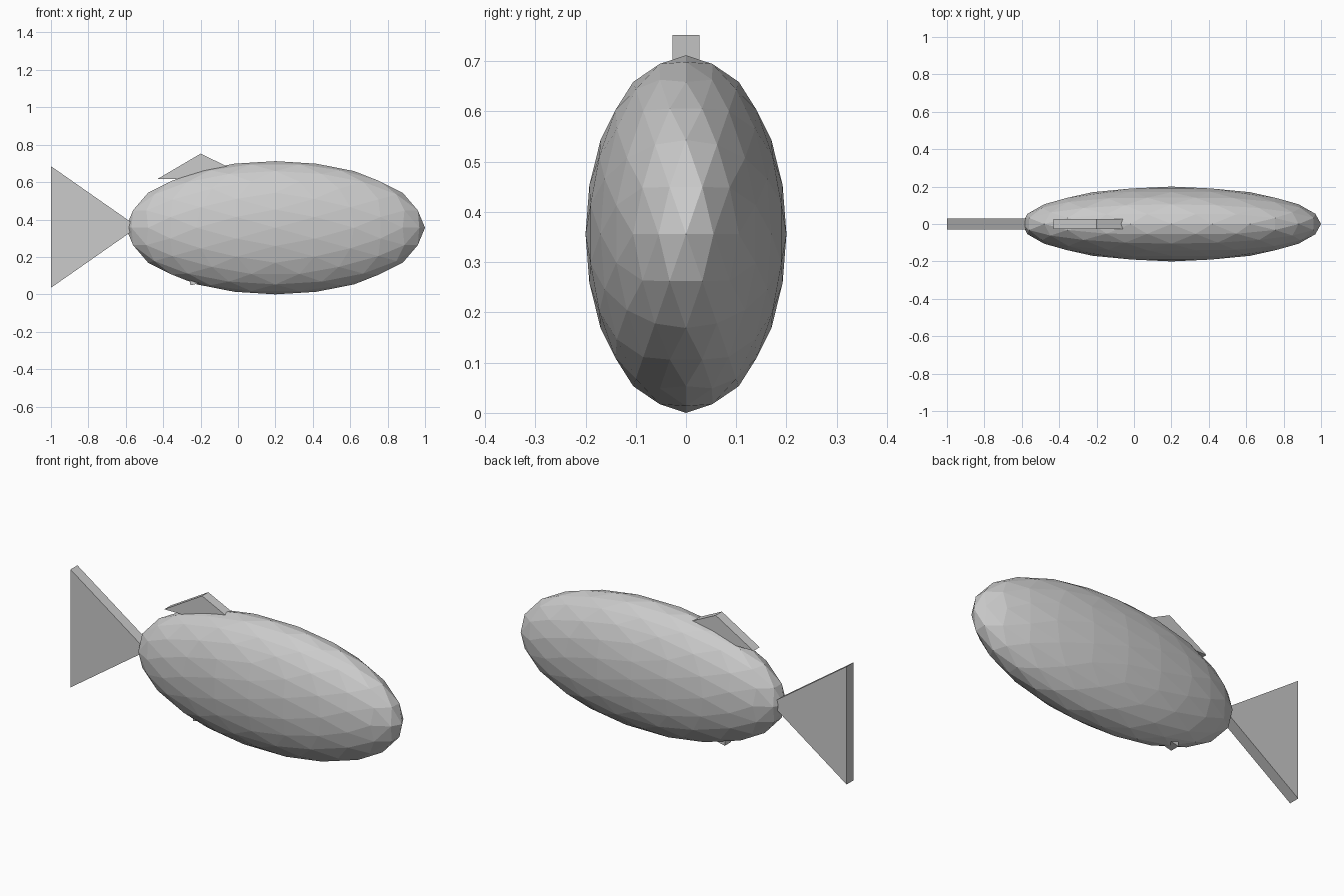
import bpy, bmesh, math
from mathutils import Matrix

cube = bpy.data.objects.get("Cube")
if cube:
    bpy.data.objects.remove(cube, do_unlink=True)

# One plain grey for the whole fish
GREY = (0.6, 0.6, 0.6, 1.0)
grey = bpy.data.materials.new("plain_grey")
grey.use_nodes = True
grey.diffuse_color = GREY
grey.node_tree.nodes["Principled BSDF"].inputs["Base Color"].default_value = GREY


def finish(name, bm):
    """Turn a bmesh into a flat-shaded grey object."""
    bmesh.ops.recalc_face_normals(bm, faces=bm.faces)
    mesh = bpy.data.meshes.new(name)
    bm.to_mesh(mesh)
    bm.free()
    mesh.materials.append(grey)
    obj = bpy.data.objects.new(name, mesh)
    bpy.context.collection.objects.link(obj)
    return obj


def fin(name, outline, half_width):
    """Flat slab with an (x, z) outline, centred on y = 0."""
    bm = bmesh.new()
    face = bm.faces.new([bm.verts.new((x, -half_width, z)) for x, z in outline])
    side = bmesh.ops.extrude_face_region(bm, geom=[face])["geom"]
    verts = [v for v in side if isinstance(v, bmesh.types.BMVert)]
    bmesh.ops.translate(bm, verts=verts, vec=(0, 2 * half_width, 0))
    return finish(name, bm)


# Body: faceted ball with an edge centred on each axis, stretched lengthwise
RX, RY, RZ = 0.8, 0.2, 0.356
bm = bmesh.new()
bmesh.ops.create_icosphere(bm, subdivisions=1, radius=1)
tilt = Matrix.Rotation(-math.atan(2) / 2, 3, 'Y')
bmesh.ops.rotate(bm, verts=bm.verts, cent=(0, 0, 0), matrix=tilt)
for step in range(2):
    bmesh.ops.subdivide_edges(bm, edges=bm.edges[:], cuts=1, use_grid_fill=True)
    for v in bm.verts:
        v.co.normalize()
bmesh.ops.scale(bm, verts=bm.verts, vec=(RX, RY, RZ))
bmesh.ops.translate(bm, verts=bm.verts, vec=(0.2, 0, RZ))
finish("body", bm)

# Fins
fin("tail_fin", [(-1, 0.035), (-0.535, 0.36), (-1, 0.685)], 0.03)
fin("dorsal_fin", [(-0.43, 0.617), (0.08, 0.617), (-0.2, 0.752)], 0.027)
fin("ventral_fin", [(-0.255, 0.048), (-0.1, 0.085), (-0.26, 0.13)], 0.027)
